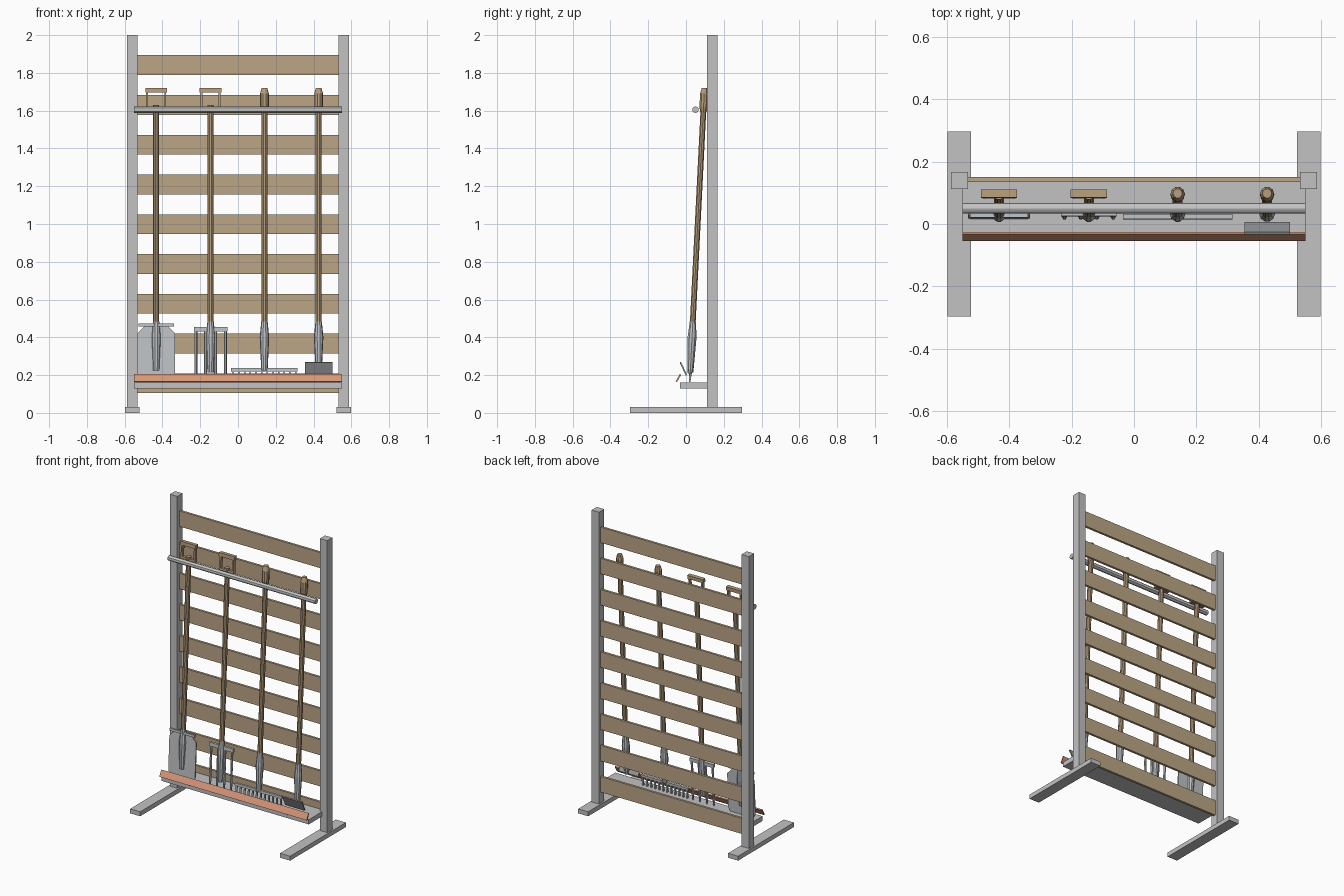
import bpy, bmesh, math
from mathutils import Vector, Matrix

old = bpy.data.objects.get("Cube")
if old:
    bpy.data.objects.remove(old)


def material(name, rgb):
    m = bpy.data.materials.new(name)
    m.use_nodes = True
    m.diffuse_color = (*rgb, 1)
    m.node_tree.nodes["Principled BSDF"].inputs["Base Color"].default_value = (*rgb, 1)
    return m


FRAME = material("frame grey", (0.54, 0.54, 0.55))
SLAT = material("slat wood", (0.50, 0.38, 0.24))
HANDLE = material("handle wood", (0.47, 0.34, 0.20))
STEEL = material("tool steel", (0.52, 0.54, 0.56))
DARK = material("hoe steel", (0.33, 0.34, 0.35))
LIP = material("orange lip", (0.68, 0.31, 0.19))

LEAN = math.atan(0.05)  # tools lean back against the rail


def axis_y(z):
    return 0.022 + 0.05 * (z - 0.2)


def finish(name, bm, mat, smooth=False):
    bmesh.ops.recalc_face_normals(bm, faces=bm.faces)
    me = bpy.data.meshes.new(name)
    bm.to_mesh(me)
    bm.free()
    me.materials.append(mat)
    ob = bpy.data.objects.new(name, me)
    bpy.context.collection.objects.link(ob)
    if smooth:
        bpy.ops.object.select_all(action='DESELECT')
        ob.select_set(True)
        bpy.context.view_layer.objects.active = ob
        bpy.ops.object.shade_smooth_by_angle(angle=math.radians(30))
    return ob


def box(name, mat, centre, size, tilt=0):
    bm = bmesh.new()
    bmesh.ops.create_cube(bm, size=1)
    bm.transform(Matrix.Translation(centre) @ Matrix.Rotation(tilt, 4, 'X')
                 @ Matrix.Diagonal((*size, 1)))
    return finish(name, bm, mat)


def lathe(name, mat, x, profile, sides=10):
    """Rings of (z, radius) stacked along the leaning tool axis."""
    bm = bmesh.new()
    rings = []
    for z, r in profile:
        rings.append([bm.verts.new((x + r * math.cos(a), axis_y(z) + r * math.sin(a), z))
                      for a in (math.tau * i / sides for i in range(sides))])
    for a, b in zip(rings, rings[1:]):
        for i in range(sides):
            j = (i + 1) % sides
            bm.faces.new((a[i], a[j], b[j], b[i]))
    bm.faces.new(rings[0])
    bm.faces.new(rings[-1])
    return finish(name, bm, mat)


# Frame: feet, posts, shelf, lip and rail
for side, s in (("left", 1), ("right", -1)):
    box(side + "_foot", FRAME, (s * 0.56, 0, 0.015), (0.075, 0.595, 0.03))
    box(side + "_post", FRAME, (s * 0.56, 0.14, 1.015), (0.055, 0.055, 1.97))
box("shelf", FRAME, (0, 0.052, 0.146), (1.1, 0.166, 0.032))
box("shelf_lip", LIP, (0, -0.04, 0.185), (1.1, 0.008, 0.046), math.radians(-30))

bm = bmesh.new()
bmesh.ops.create_cone(bm, cap_ends=True, segments=12, radius1=0.017, radius2=0.017, depth=1.1)
bm.transform(Matrix.Translation((0, 0.05, 1.605)) @ Matrix.Rotation(math.pi / 2, 4, 'Y'))
finish("support_rail", bm, FRAME, smooth=True)

# Back slats
for i in range(9):
    box(f"slat_{i + 1}", SLAT, (0, 0.143, 0.157 + 0.2105 * i), (1.07, 0.016, 0.105))

# Handles, grips and sockets
SPADE, FORK, RAKE, HOE = -0.433, -0.145, 0.14, 0.427
for name, x, grip, bottom in (("spade", SPADE, "frame", 0.225), ("fork", FORK, "frame", 0.215),
                              ("rake", RAKE, "knob", 0.225), ("hoe", HOE, "knob", 0.23)):
    lathe(name + "_handle", HANDLE, x, [(0.44, 0.016), (1.63, 0.016)])
    lathe(name + "_socket", STEEL, x, [(bottom, 0.017), (0.40, 0.025), (0.485, 0.017)])
    if grip == "knob":
        lathe(name + "_grip", HANDLE, x, [(1.59, 0.017), (1.62, 0.023), (1.69, 0.023), (1.72, 0.015)])
    else:
        box(name + "_grip_bar", HANDLE, (x, axis_y(1.708), 1.708), (0.116, 0.026, 0.024), -LEAN)
        box(name + "_grip_base", HANDLE, (x, axis_y(1.61), 1.61), (0.106, 0.022, 0.02), -LEAN)
        for s in (-1, 1):
            box(f"{name}_grip_side_{'left' if s > 0 else 'right'}", HANDLE,
                (x + s * 0.048, axis_y(1.655), 1.655), (0.010, 0.022, 0.09), -LEAN)

# Spade blade with sloping shoulders and a tread
outline = [(-0.085, 0.163), (0.085, 0.163), (0.1, 0.19), (0.1, 0.42), (0.06, 0.462),
           (-0.06, 0.462), (-0.1, 0.42), (-0.1, 0.19)]
bm = bmesh.new()
face = bm.faces.new([bm.verts.new((SPADE + x, axis_y(z) - 0.004, z)) for x, z in outline])
ext = bmesh.ops.extrude_face_region(bm, geom=[face])
bmesh.ops.translate(bm, vec=Vector((0, 0.008, 0)),
                    verts=[v for v in ext["geom"] if isinstance(v, bmesh.types.BMVert)])
finish("spade_blade", bm, STEEL)
box("spade_tread", STEEL, (SPADE, axis_y(0.465) - 0.008, 0.465), (0.187, 0.014, 0.016), -LEAN)

# Fork crossbar and tines
box("fork_crossbar", STEEL, (FORK, axis_y(0.442), 0.442), (0.178, 0.018, 0.024), -LEAN)
for i in range(4):
    lathe(f"fork_tine_{i + 1}", STEEL, FORK - 0.078 + 0.052 * i,
          [(0.163, 0.004), (0.2, 0.008), (0.44, 0.008)], 6)

# Rake head and teeth
box("rake_head", STEEL, (RAKE, axis_y(0.228), 0.228), (0.352, 0.016, 0.016), -LEAN)
for i in range(12):
    box(f"rake_tooth_{i + 1}", STEEL, (RAKE - 0.165 + 0.03 * i, axis_y(0.19), 0.193),
        (0.009, 0.009, 0.06), -LEAN)

# Hoe blade, tipped forward
box("hoe_blade", DARK, (HOE, -0.014, 0.234), (0.146, 0.008, 0.076), math.radians(25))
lathe("hoe_neck", STEEL, HOE, [(0.205, 0.01), (0.24, 0.012)], 8)
